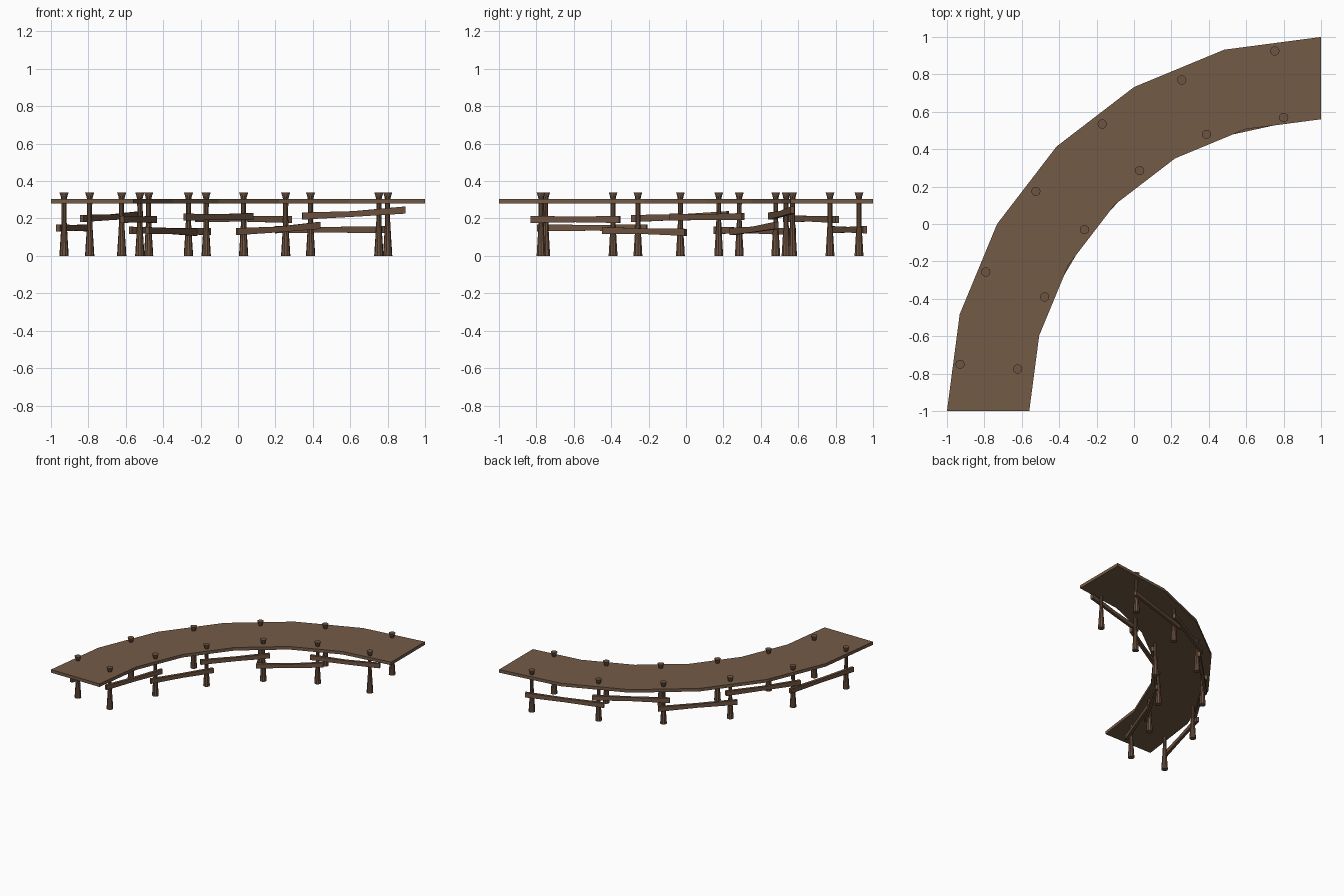
import bpy, math
from mathutils import Vector

if "Cube" in bpy.data.objects:
    bpy.data.objects.remove(bpy.data.objects["Cube"])


def material(name, rgb):
    m = bpy.data.materials.new(name)
    m.diffuse_color = (*rgb, 1)
    m.use_nodes = True
    m.node_tree.nodes["Principled BSDF"].inputs["Base Color"].default_value = m.diffuse_color
    return m


DECK = material("deck brown", (0.174, 0.104, 0.062))
TIMBER = material("timber brown", (0.158, 0.088, 0.052))
CENTRE = Vector((1, -1, 0))


def make(name, verts, faces, mat):
    me = bpy.data.meshes.new(name)
    me.from_pydata(verts, [], faces)
    me.materials.append(mat)
    ob = bpy.data.objects.new(name, me)
    bpy.context.collection.objects.link(ob)
    return ob


def loft(name, rings, mat):
    """Skin a list of equal-sized vertex rings and cap both ends."""
    n = len(rings[0])
    verts = [v for r in rings for v in r]
    faces = [tuple(reversed(range(n))),
             tuple(range(len(verts) - n, len(verts)))]
    for k in range(len(rings) - 1):
        for i in range(n):
            j = (i + 1) % n
            faces.append((k * n + i, k * n + j, k * n + n + j, k * n + n + i))
    return make(name, verts, faces, mat)


# curved deck: quarter ring of six straight segments
rings = []
for k in range(7):
    a = math.radians(180 - 15 * k)
    d = Vector((math.cos(a), math.sin(a), 0))
    rings.append([CENTRE + d * r + Vector((0, 0, z)) for r, z in
                  ((1.56, 0.28), (1.56, 0.305), (2.0, 0.305), (2.0, 0.28))])
loft("deck", rings, DECK)

# posts: flared foot, narrow waist, flared head above the deck
OUTER = [(-.93, -.75), (-.793, -.257), (-.525, .175), (-.17, .535), (.255, .77), (.753, .925)]
INNER = [(-.622, -.775), (-.478, -.39), (-.265, -.03), (.03, .285), (.388, .48), (.80, .57)]
PROFILE = [(.025, 0), (.018, .11), (.013, .2), (.014, .3), (.018, .32), (.025, .34)]


def post(name, x, y):
    loft(name, [[(x + r * math.cos(i * math.tau / 10), y + r * math.sin(i * math.tau / 10), z)
                 for i in range(10)] for r, z in PROFILE], TIMBER)


# rails: slightly crooked beams fixed to the exposed side of the posts
def rail(name, p, q, z0, z1, side, over0=.045, over1=.045):
    p, q = Vector((*p, 0)), Vector((*q, 0))
    along = (q - p).normalized()
    out = ((p + q) / 2 - CENTRE).normalized() * side
    out = (out - along * out.dot(along)).normalized()
    a, b = p - along * over0 + out * .02, q + along * over1 + out * .02
    rings = []
    for t, h, zt in ((0, .019, 0), (.5, .015, .35), (1, .019, 1)):
        c = a.lerp(b, t) + Vector((0, 0, z0 + (z1 - z0) * zt))
        rings.append([c + out * (u * .011 * side) + Vector((0, 0, v * h))
                      for u, v in ((-1, -1), (-1, 1), (1, 1), (1, -1))])
    loft(name, rings, TIMBER)


OUTER_Z = [(.15, .15), (.2, .22), (.137, .13), (.2, .195), (.14, .14)]
INNER_Z = [(.195, .195), (.135, .126), (.207, .21), (.13, .163), (.213, .245)]
for label, pts, zs, side in (("outer", OUTER, OUTER_Z, 1), ("inner", INNER, INNER_Z, -1)):
    for i, (x, y) in enumerate(pts):
        post(f"{label}_post_{i + 1}", x, y)
    for i, (z0, z1) in enumerate(zs):
        end = .09 if (side < 0 and i == 4) else .045
        rail(f"{label}_rail_{i + 1}", pts[i], pts[i + 1], z0, z1, side, .05, end)

# make every face point outward
import bmesh
for ob in bpy.data.objects:
    bm = bmesh.new()
    bm.from_mesh(ob.data)
    bmesh.ops.recalc_face_normals(bm, faces=bm.faces)
    bm.to_mesh(ob.data)
    bm.free()
